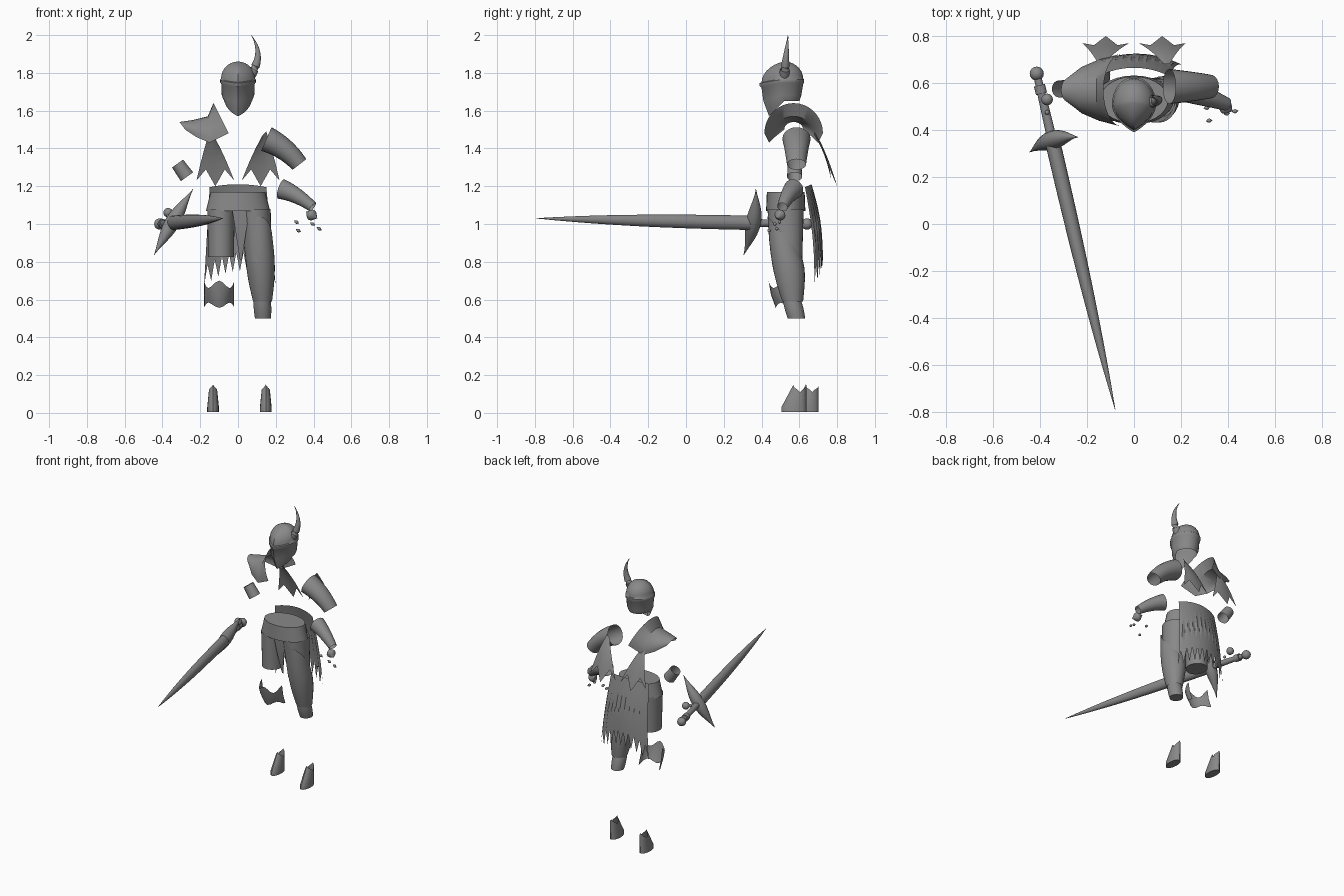
import bpy, bmesh, math
from math import sin, cos, pi, tau
from mathutils import Vector

cube = bpy.data.objects.get("Cube")
if cube:
    bpy.data.objects.remove(cube, do_unlink=True)

grey = (.25, .25, .25, 1)
plain_grey = bpy.data.materials.new("plain_grey")
plain_grey.use_nodes = True
plain_grey.diffuse_color = grey
plain_grey.node_tree.nodes["Principled BSDF"].inputs["Base Color"].default_value = grey


def finish(name, bm):
    bmesh.ops.recalc_face_normals(bm, faces=bm.faces)
    mesh = bpy.data.meshes.new(name)
    bm.to_mesh(mesh)
    bm.free()
    mesh.materials.append(plain_grey)
    mesh.shade_smooth()
    mesh.set_sharp_from_angle(angle=math.radians(40))
    part = bpy.data.objects.new(name, mesh)
    bpy.context.collection.objects.link(part)


def skin(name, rows, closed=False, start_cap=False, end_cap=False):
    """Join rows of points into a surface."""
    bm = bmesh.new()
    verts = [[bm.verts.new(point) for point in row] for row in rows]
    count = len(rows[0])
    for low, high in zip(verts, verts[1:]):
        for i in range(count if closed else count - 1):
            j = (i + 1) % count
            bm.faces.new((low[i], low[j], high[j], high[i]))
    if start_cap:
        bm.faces.new(verts[0])
    if end_cap:
        bm.faces.new(verts[-1])
    finish(name, bm)


def mix(a, b, t):
    return a + (b - a) * t


def spread(count):
    """Even steps from zero to one."""
    return [i / count for i in range(count + 1)]


def around(count):
    return [tau * i / count for i in range(count)]


def taper(first, last):
    return lambda t: mix(first, last, t)


def leaf(width):
    return lambda t: width * sin(pi * mix(.02, .98, t)) ** 1.5


def tube(name, start, end, radius, bow=(0, 0, 0), capped=True, flat=1):
    """Round sweep whose radius follows a rule; bow shifts its middle."""
    start, end, bow = Vector(start), Vector(end), Vector(bow)
    rows = []
    for t in spread(12):
        centre = start.lerp(end, t) + bow * 4 * t * (1 - t)
        ahead = (end - start + bow * 4 * (1 - t - t)).normalized()
        side = ahead.cross(Vector((0, 0, 1)) if abs(ahead.z) < .9 else Vector((0, 1, 0))).normalized()
        top = side.cross(ahead)
        rows.append([centre + radius(t) * (side * cos(a) * flat + top * sin(a)) for a in around(20)])
    skin(name, rows, True, capped, capped)


def limb(name, top, bottom, width, depth, swell=0, slope=0, start_cap=False, end_cap=False):
    """Stack of level ellipses; slope lifts the front of the upper rim."""
    top, bottom = Vector(top), Vector(bottom)
    rows = []
    for t in spread(8):
        centre = top.lerp(bottom, t)
        bulge = swell * sin(pi * t)
        wide, deep = width(t) + bulge, depth(t) + bulge
        rows.append([centre + Vector((wide * sin(a), -deep * cos(a), slope * cos(a) * (1 - t) ** 2))
                     for a in around(28)])
    skin(name, rows, True, start_cap, end_cap)


def blob(name, centre, size):
    bm = bmesh.new()
    bmesh.ops.create_uvsphere(bm, u_segments=16, v_segments=10, radius=size)
    bmesh.ops.translate(bm, verts=bm.verts, vec=centre)
    finish(name, bm)


def sheet(name, upper, lower, bow):
    """Cloth between two matching edges, bowed in the middle."""
    skin(name, [[Vector(a).lerp(Vector(b), t) + Vector(bow) * sin(pi * t)
                 for a, b in zip(upper, lower)] for t in spread(6)])


# Helmet: pointed front, brow ridge and a face guard dipping to the chin
def helmet_ring(height, width, front, back, dip):
    middle, row = (front + back) / 2, []
    for a in around(32):
        reach = max(0, .6 * cos(a) + .4 * (1 - abs(sin(a)))) if cos(a) > 0 else 0
        y = mix(middle, front, reach) if cos(a) > 0 else mix(middle, back, -cos(a))
        row.append((width * sin(a), y, height - dip * reach))
    return row


def dome_ring(t):
    rise, size = sin(t * pi / 2), max(.02, cos(t * pi / 2))
    return helmet_ring(mix(1.77, 1.86, rise), .09 * size, .52 - .12 * size, .52 + .1 * size, .02 * size)


guard = [helmet_ring(1.65, .07, .44, .6, .08), helmet_ring(1.68, .086, .41, .61, .03),
         helmet_ring(1.74, .087, .4, .62, .02)]
brow = [helmet_ring(height, .094, .39, .626, .02) for height in (1.75, 1.765)]
skin("helmet", guard + brow + [dome_ring(t) for t in spread(7)], True, end_cap=True)
tube("helmet_horn", (.06, .52, 1.78), (.07, .54, 2), taper(.03, .001), bow=(.04, 0, 0))


# Right shoulder guard: arched rows flaring into a collar
def arch(top_x, top_z, foot_x, foot_z, half):
    return [(mix(foot_x, top_x, cos(a)), .57 + half * sin(a), mix(foot_z, top_z, cos(a)))
            for a in (pi * (t - .5) for t in spread(18))]


skin("right_shoulder_guard", [
    arch(-.31, 1.54, -.28, 1.5, .05), arch(-.24, 1.55, -.22, 1.46, .1),
    arch(-.16, 1.57, -.15, 1.43, .13), arch(-.13, 1.64, -.05, 1.48, .155)])

# Arms
tube("right_arm_band", (-.32, .575, 1.32), (-.27, .575, 1.25), taper(.036, .04), capped=False)
tube("left_upper_arm", (.15, .585, 1.45), (.325, .585, 1.315), taper(.068, .046),
     bow=(.01, 0, .01), capped=False, flat=1.1)
tube("left_forearm", (.23, .57, 1.185), (.395, .51, 1.09), taper(.054, .028),
     bow=(0, 0, .01), capped=False)
tube("left_wrist", (.36, .515, 1.065), (.42, .48, 1.03), leaf(.03))
for i, place in enumerate([(.31, .495, 1.01), (.32, .44, .965), (.395, .47, 1), (.43, .48, .975)]):
    centre, reach = Vector(place), Vector((.014, .002, -.008))
    tube(f"finger_shard_{i + 1}", centre - reach, centre + reach, leaf(.009))

# Torn upper cape: a three-pointed shard on each side
for side, label in ((-1, "right"), (1, "left")):
    upper = [(side * mix(.15, .13, t), .68, 1.49 - .02 * t) for t in spread(4)]
    lower = [(side * mix(.22, .02, t), .77 + .03 * sin(pi * t), 1.23 - .03 * sin(pi * t))
             for t in spread(4)]
    for notch in (1, 3):
        x, y, z = lower[notch]
        lower[notch] = (x, y - .03, z + .08)
    sheet(f"{label}_cape_shard", upper, lower, (0, .008, .012))

# Waist
limb("belt", (0, .528, 1.17), (0, .528, 1.07), taper(.145, .17), taper(.1, .104), start_cap=True)
sheet("front_loin_cloth", [(mix(-.03, .06, t), .45, 1.07) for t in spread(4)],
      [(mix(.01, .02, t), .485, .81) for t in spread(4)], (0, -.005, 0))

# Torn lower cape: points alternate with notches, longest at the sides
upper, lower = [], []
for i, t in enumerate(spread(20)):
    across = 2 * t - 1
    edge = across * across
    upper.append((.15 * across, .665 - .035 * edge, 1.21 - .015 * edge))
    drop = .85 if i % 2 else .75
    lower.append((.01 + .19 * across, .725 - .045 * edge, drop - .08 * edge))
sheet("lower_cape", upper, lower, (0, .015, 0))

# Legs
limb("right_thigh", (-.09, .525, 1.08), (-.09, .525, .825), taper(.073, .068), taper(.085, .075),
     end_cap=True)
limb("left_hip", (.09, .527, 1.08), (.11, .535, .8), taper(.083, .068), taper(.096, .08))
limb("left_thigh_plate", (.11, .52, .94), (.13, .565, .59), taper(.07, .05), taper(.088, .055),
     swell=.015, slope=.1)
limb("left_knee", (.128, .56, .6), (.132, .585, .5), taper(.045, .042), taper(.048, .046),
     swell=.003, end_cap=True)


# Torn right shin guard, a front half shell
def shin_ring(height, front, wave):
    return [(-.1 + .08 * sin(a), front + .09 * (1 - cos(a)), height + wave * cos(4 * a))
            for a in (pi * (t - .5) for t in spread(12))]


skin("right_shin_guard", [shin_ring(.68, .437, .02), shin_ring(.625, .45, 0), shin_ring(.57, .475, -.014)])

# Feet: sloped toe, straight heel and a broken upper edge
for label, x, heel in (("left", .147, .637), ("right", -.132, .702)):
    rows = []
    for height in (.004, .03, .08, .13):
        shrink = max(0, height - .03)
        deep, wide = .066 - .32 * shrink, .031 - .08 * shrink
        rows.append([(x + wide * sin(a), heel - deep - deep * cos(a),
                      height + shrink * .2 * cos(2 * a) ** 3) for a in around(16)])
    skin(f"{label}_foot", rows, True, start_cap=True)

# Sword, held out to the front
pommel, tip = Vector((-.414, .64, 1)), Vector((-.08, -.79, 1.03))
cross = pommel.lerp(tip, .2)
blob("sword_pommel", pommel, .03)
tube("sword_collar", pommel.lerp(tip, .035), pommel.lerp(tip, .06), taper(.024, .024))
tube("sword_grip", pommel, cross, taper(.016, .021))
tube("sword_blade", cross, tip, lambda t: .037 * (1 - t ** 2.5) + .001, flat=.85)
tube("sword_guard", (-.445, .305, .835), (-.238, .37, 1.185), leaf(.04), bow=(-.005, .02, 0))

# Gauntlet remains on the grip
blob("right_thumb_shard", (-.37, .53, 1.06), .025)
blob("right_finger_shard", (-.37, .475, 1.04), .01)
